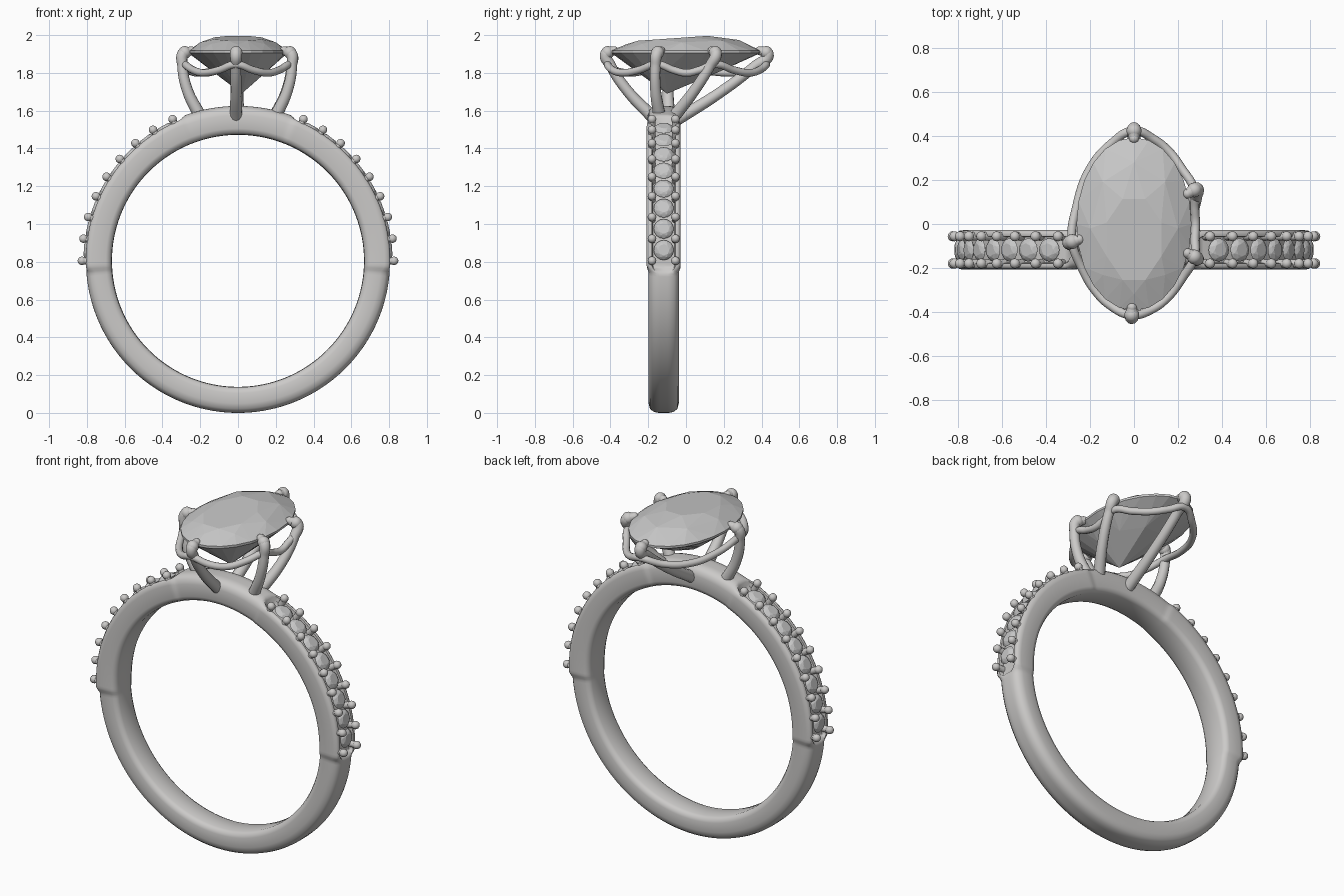
import bpy, bmesh
from math import sin, cos, pi, radians
from mathutils import Matrix, Vector

if "Cube" in bpy.data.objects:
    bpy.data.objects.remove(bpy.data.objects["Cube"])

CENTRE = Vector((0, -0.118, 0.805))


def material(name, colour):
    m = bpy.data.materials.new(name)
    m.use_nodes = True
    m.diffuse_color = colour
    m.node_tree.nodes["Principled BSDF"].inputs["Base Color"].default_value = colour
    return m


METAL = material("silver metal", (0.6, 0.59, 0.58, 1))
STONE = material("clear stone", (0.57, 0.57, 0.57, 1))


def finish(bm, name, mat, smooth=None):
    mesh = bpy.data.meshes.new(name)
    bmesh.ops.recalc_face_normals(bm, faces=bm.faces)
    bm.to_mesh(mesh)
    bm.free()
    ob = bpy.data.objects.new(name, mesh)
    bpy.context.collection.objects.link(ob)
    mesh.materials.append(mat)
    if smooth:
        shade(ob, smooth)
    return ob


def shade(ob, angle):
    bpy.ops.object.select_all(action='DESELECT')
    ob.select_set(True)
    bpy.context.view_layer.objects.active = ob
    bpy.ops.object.shade_smooth_by_angle(angle=radians(angle))


def frame(a, r, y=0):
    """Place on the band: local z points outwards, local y across the band."""
    m = Matrix(((sin(a), 0, cos(a)), (0, 1, 0), (-cos(a), 0, sin(a)))).to_4x4()
    m.translation = CENTRE + Vector((r * cos(a), y, r * sin(a)))
    return m


def oval(n, rx, ry, z, turn=0.0, cx=0, cy=0, tilt=0):
    pts = []
    for i in range(n):
        t = 2 * pi * (i + turn) / n
        y = ry * sin(t)
        pts.append(Vector((cx + rx * cos(t), cy + y, z + tilt * y)))
    return pts


def hull(bm, pts):
    verts = [bm.verts.new(p) for p in pts]
    res = bmesh.ops.convex_hull(bm, input=verts)
    loose = [v for v in res["geom_interior"] if isinstance(v, bmesh.types.BMVert)]
    bmesh.ops.delete(bm, geom=loose, context='VERTS')


# Band: half cross-sections (across, radius), blended around the circle
PLAIN = [(0, .667), (.055, .669), (.073, .679), (.08, .70), (.08, .755),
         (.073, .783), (.055, .798), (.035, .804), (.02, .805), (0, .805)]
CHANNEL = [(0, .667), (.06, .669), (.083, .68), (.09, .70), (.09, .775),
           (.087, .797), (.074, .806), (.062, .803), (.058, .778), (0, .778)]
BRIDGE = [(y * 1.06, r + (.015 if r > .74 else 0)) for y, r in PLAIN]


def ease(x, lo, hi):
    t = min(1, max(0, (x - lo) / (hi - lo)))
    return t * t * (3 - 2 * t)


def section(deg):
    elevation = 90 - abs((deg - 90 + 180) % 360 - 180)
    up, top = ease(elevation, -5, -2), ease(elevation, 67, 70)
    half = []
    for p, c, b in zip(PLAIN, CHANNEL, BRIDGE):
        half.append(Vector(p).lerp(Vector(c), up).lerp(Vector(b), top))
    return half + [Vector((-v.x, v.y)) for v in half[-2:0:-1]]


bm = bmesh.new()
rings = []
for deg in range(360):
    a = radians(deg)
    rings.append([bm.verts.new(frame(a, r, y).translation) for y, r in section(deg)])
for i, ring in enumerate(rings):
    nxt = rings[(i + 1) % len(rings)]
    for j in range(len(ring)):
        k = (j + 1) % len(ring)
        bm.faces.new((ring[j], ring[k], nxt[k], nxt[j]))
finish(bm, "band", METAL, 50)

# Small stones and their holding beads along both shoulders
STEP = 8.15
for side in ("left", "right"):
    beads, stones = bmesh.new(), bmesh.new()
    for i in range(9):
        a = radians(i * STEP)
        a = a if side == "left" else pi - a
        for y in (-0.062, 0.062):
            bmesh.ops.create_uvsphere(beads, u_segments=14, v_segments=10, radius=0.023,
                                      matrix=frame(a, 0.826, y))
            bmesh.ops.create_cone(beads, segments=12, radius1=0.02, radius2=0.018,
                                  depth=0.06, matrix=frame(a, 0.795, y))
        if i < 8:
            b = radians((i + 0.5) * STEP)
            m = frame(b if side == "left" else pi - b, 0.8)
            pts = (oval(16, .053, .053, 0) + oval(8, .042, .042, .012, .5)
                   + oval(8, .03, .03, .018) + [Vector((0, 0, -.03))])
            hull(stones, [m @ p for p in pts])
    finish(beads, side + "_beads", METAL, 40)
    finish(stones, side + "_small_stones", STONE)

# Large oval stone: tilted table, crown, girdle and off-centre point
bm = bmesh.new()
hull(bm, oval(24, .262, .395, 1.905) + oval(24, .262, .395, 1.918)
     + oval(8, .2, .30, 1.962, 0, 0, -.02, .04)
     + oval(8, .135, .2, 1.983, .5, 0, -.07, .07)
     + oval(8, .15, .22, 1.805, .5, .01, -.03) + [Vector((.02, -.1, 1.69))])
finish(bm, "oval_stone", STONE)


def wire(name, pts, radius, closed=False):
    """Round wire through points (x, y, z) with an optional thickness factor."""
    cu = bpy.data.curves.new(name, 'CURVE')
    cu.dimensions = '3D'
    cu.bevel_depth = radius
    cu.bevel_resolution = 4
    cu.resolution_u = 10
    cu.use_fill_caps = True
    sp = cu.splines.new('BEZIER')
    sp.bezier_points.add(len(pts) - 1)
    sp.use_cyclic_u = closed
    for bp, p in zip(sp.bezier_points, pts):
        bp.co = p[:3]
        bp.radius = p[3] if len(p) > 3 else 1
        bp.handle_left_type = bp.handle_right_type = 'AUTO'
    ob = bpy.data.objects.new(name, cu)
    bpy.context.collection.objects.link(ob)
    cu.materials.append(METAL)
    bpy.ops.object.select_all(action='DESELECT')
    ob.select_set(True)
    bpy.context.view_layer.objects.active = ob
    bpy.ops.object.convert(target='MESH')
    shade(bpy.context.view_layer.objects.active, 50)


# Prongs: (name, tip position, foot on the band)
PRONGS = [("front_prong", (-.01, -.415), (-.01, -.17, 1.56)),
          ("front_left_prong", (.275, -.15), (.2, -.14, 1.57)),
          ("back_left_prong", (.275, .155), (.19, -.07, 1.56)),
          ("back_prong", (0, .425), (0, -.07, 1.54)),
          ("right_prong", (-.282, -.08), (-.2, -.09, 1.57))]
for name, tip, foot in PRONGS:
    top, base = Vector((*tip, 1.9)), Vector(foot)
    inward = Vector((-tip[0], -tip[1], 0)).normalized()
    low = base.lerp(top, .42) - inward * .035
    high = base.lerp(top, .82) - inward * .028
    end = top + inward * .035 + Vector((0, 0, .018))
    wire(name, [(*base, 1.15), (*low, 1), (*high, .95), (*(top - inward * .008), 1.1),
                (*end, .8)], .029)
    bm = bmesh.new()
    bmesh.ops.create_uvsphere(bm, u_segments=14, v_segments=10, radius=.023,
                              matrix=Matrix.Translation(end))
    bmesh.ops.create_uvsphere(bm, u_segments=14, v_segments=10, radius=.034,
                              matrix=Matrix.Translation(top + Vector((0, 0, .008))))
    finish(bm, name + "_tip", METAL, 60)

# Wavy rail linking the prongs, dipping between them
rail = []
for i, (_, tip, _) in enumerate(PRONGS):
    here, nxt = Vector(tip), Vector(PRONGS[(i + 1) % len(PRONGS)][1])
    rail.append((*here, 1.845))
    for t, z in ((.28, 1.815), (.5, 1.8), (.72, 1.815)):
        p = here.lerp(nxt, t)
        k = ((p.x / .282) ** 2 + (p.y / .42) ** 2) ** -.5
        p *= 1 + (k - 1) * .8
        rail.append((*p, z))
wire("gallery_rail", rail, .02, True)
